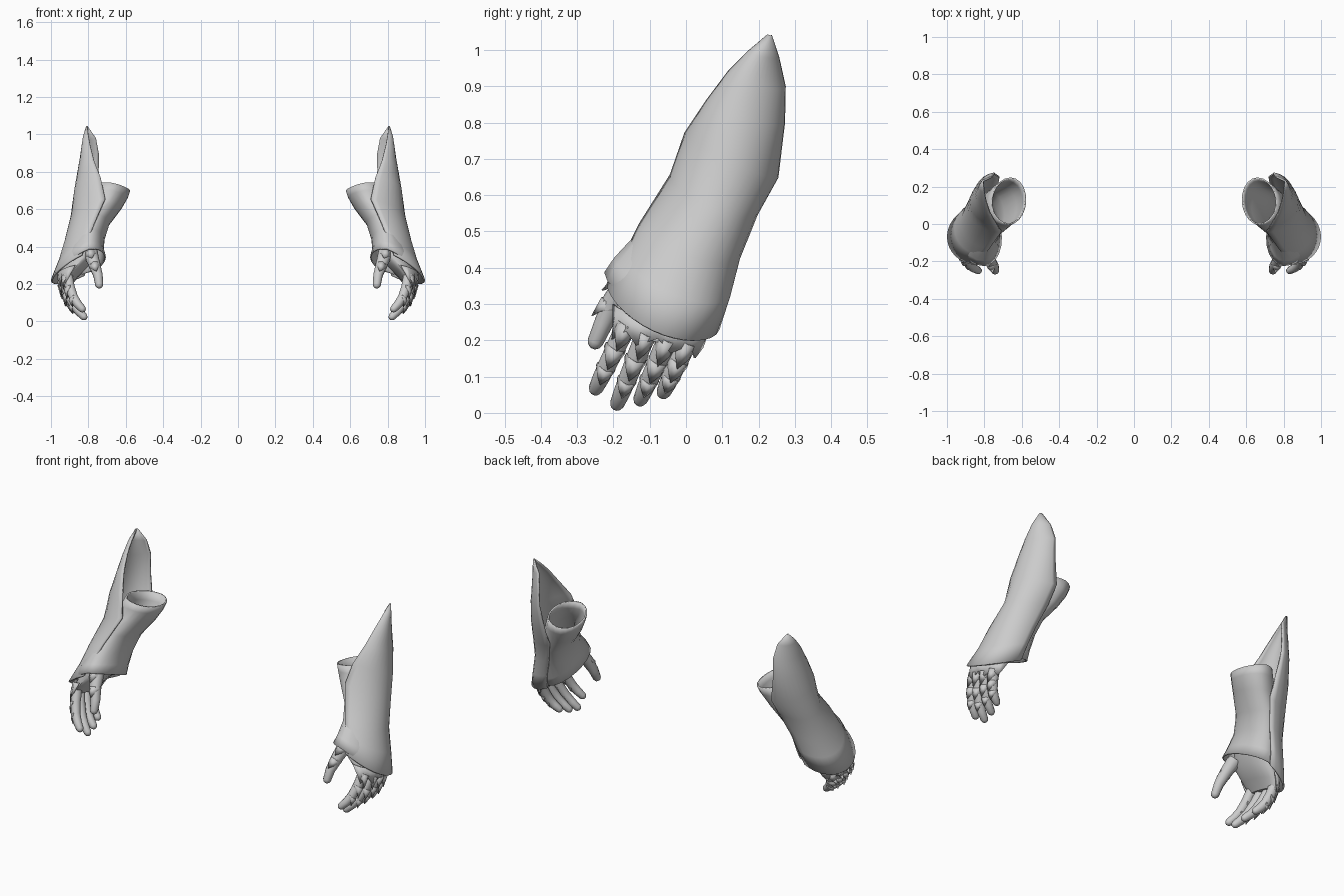
import bpy, bmesh, math
from mathutils import Vector

if "Cube" in bpy.data.objects:
    bpy.data.objects.remove(bpy.data.objects["Cube"])

steel = bpy.data.materials.new("steel_grey")
steel.diffuse_color = (0.6, 0.6, 0.6, 1)
steel.use_nodes = True
steel.node_tree.nodes["Principled BSDF"].inputs["Base Color"].default_value = steel.diffuse_color


def finish(name, bm, thick=0.0, angle=40):
    """Turn a bmesh into a smooth object, optionally thickened, mirrored to the other arm."""
    bmesh.ops.remove_doubles(bm, verts=bm.verts, dist=0.0005)
    bmesh.ops.recalc_face_normals(bm, faces=bm.faces)
    me = bpy.data.meshes.new(name)
    bm.to_mesh(me)
    bm.free()
    me.materials.append(steel)
    ob = bpy.data.objects.new(name, me)
    bpy.context.collection.objects.link(ob)
    if thick:
        s = ob.modifiers.new("thickness", 'SOLIDIFY')
        s.thickness, s.offset = thick, 0
    ob.modifiers.new("other_arm", 'MIRROR').use_axis[0] = True
    bpy.ops.object.select_all(action='DESELECT')
    ob.select_set(True)
    bpy.context.view_layer.objects.active = ob
    bpy.ops.object.shade_smooth_by_angle(angle=math.radians(angle))
    return ob


def loft(bm, rows, closed=True, caps=False):
    """Skin a list of point rows."""
    vs = [[bm.verts.new(p) for p in r] for r in rows]
    n = len(vs[0])
    for a, b in zip(vs, vs[1:]):
        for i in range(n if closed else n - 1):
            j = (i + 1) % n
            bm.faces.new((a[i], a[j], b[j], b[i]))
    if caps:
        bm.faces.new(vs[0])
        bm.faces.new(vs[-1])


def section(front, back, inner, outer, half=180, n=20):
    """Arm section: front/back (x, y, z), inner/outer (x, z); half is the arc each way from outside."""
    f, b = Vector(front), Vector(back)
    c, v = (f + b) / 2, (b - f) / 2
    uo = Vector((outer[0] - c.x, 0, outer[1] - c.z))
    ui = Vector((c.x - inner[0], 0, c.z - inner[1]))
    full = half >= 180
    pts = []
    for i in range(n):
        t = math.radians(-half + 2 * half * i / (n if full else n - 1))
        k = math.cos(t)
        pts.append(c + v * math.sin(t) + (uo if k > 0 else ui) * k)
    return pts


def tube(bm, path, radii, n=10):
    """Round tapered tube with a rounded end."""
    path = [Vector(p) for p in path]
    d = (path[-1] - path[-2]).normalized()
    r = radii[-1]
    path += [path[-1] + d * r * 0.55, path[-1] + d * r * 0.85]
    radii = list(radii) + [r * 0.75, r * 0.35]
    rows = []
    for i, p in enumerate(path):
        t = (path[min(i + 1, len(path) - 1)] - path[max(i - 1, 0)]).normalized()
        a = t.cross(Vector((1, 0, 0))).normalized()
        b = t.cross(a)
        rows.append([p + (a * math.cos(q) + b * math.sin(q)) * radii[i]
                     for q in (2 * math.pi * k / n for k in range(n))])
    loft(bm, rows, caps=True)


def scale_plate(bm, p, along, out, w, length):
    """Bent pointed lame lying on a finger, point toward the fingertip."""
    p, t = Vector(p), Vector(along).normalized()
    o = Vector(out)
    o = (o - t * o.dot(t)).normalized()
    s = t.cross(o)
    lifts = ((-1, -0.25), (-0.6, 0.75), (0, 1.15), (0.6, 0.75), (1, -0.25))
    ends = (0.2, 0.55, 1.0, 0.55, 0.2)
    top = [p + s * a * w + o * h * w for a, h in lifts]
    low = [p + s * a * w * 1.05 + o * (h + 0.12) * w + t * length * e
           for (a, h), e in zip(lifts, ends)]
    loft(bm, [top, low], closed=False)


# Outer forearm plate, rising to a pointed elbow guard
plate = [
    ((0.835, -0.215, 0.355), (0.82, 0.09, 0.245), (0.995, 0.215)),
    ((0.80, -0.165, 0.44), (0.80, 0.12, 0.335), (0.955, 0.32)),
    ((0.77, -0.125, 0.52), (0.77, 0.145, 0.43), (0.922, 0.43)),
    ((0.71, -0.04, 0.655), (0.73, 0.195, 0.555), (0.89, 0.56)),
    ((0.735, 0.0, 0.77), (0.72, 0.25, 0.65), (0.872, 0.69)),
    ((0.77, 0.06, 0.86), (0.745, 0.268, 0.80), (0.85, 0.81)),
    ((0.79, 0.12, 0.94), (0.745, 0.27, 0.90), (0.832, 0.90)),
    ((0.80, 0.175, 0.995), (0.76, 0.252, 0.98), (0.82, 0.98)),
    ((0.805, 0.228, 1.04), (0.802, 0.232, 1.04), (0.808, 1.04)),
]
bm = bmesh.new()
loft(bm, [section(f, b, f[::2], o, 90, 17) for f, b, o in plate], closed=False)
finish("forearm_plate", bm, 0.01)

# Inner cuff tube with flared rim and hem
cuff = [
    ((0.67, 0.0, 0.74), (0.66, 0.245, 0.70), (0.58, 0.70), (0.76, 0.73)),
    ((0.68, -0.005, 0.70), (0.67, 0.23, 0.655), (0.592, 0.665), (0.785, 0.68)),
    ((0.705, -0.025, 0.645), (0.70, 0.20, 0.585), (0.625, 0.61), (0.82, 0.60)),
    ((0.76, -0.075, 0.57), (0.76, 0.17, 0.50), (0.69, 0.525), (0.85, 0.50)),
    ((0.79, -0.13, 0.495), (0.79, 0.135, 0.41), (0.717, 0.44), (0.89, 0.42)),
    ((0.80, -0.195, 0.425), (0.80, 0.105, 0.31), (0.722, 0.385), (0.93, 0.32)),
    ((0.80, -0.222, 0.385), (0.81, 0.085, 0.26), (0.71, 0.34), (0.955, 0.26)),
]
bm = bmesh.new()
loft(bm, [section(*r) for r in cuff])
finish("inner_cuff", bm, 0.008)

# Palm
palm = [
    ((0.82, -0.17, 0.41), (0.84, 0.07, 0.32), (0.76, 0.39), (0.93, 0.33)),
    ((0.83, -0.19, 0.34), (0.86, 0.06, 0.26), (0.79, 0.31), (0.945, 0.28)),
    ((0.88, -0.19, 0.275), (0.89, 0.045, 0.215), (0.85, 0.25), (0.952, 0.235)),
    ((0.915, -0.185, 0.225), (0.91, 0.025, 0.175), (0.89, 0.20), (0.945, 0.195)),
]
bm = bmesh.new()
loft(bm, [section(*r) for r in palm], caps=True)
finish("palm", bm)

# Knuckle guard with four points along its lower edge
upper = section((0.87, -0.2, 0.30), (0.87, 0.065, 0.235), (0.8, 0.2), (0.965, 0.25), 90, 9)
lower = section((0.905, -0.2, 0.235), (0.90, 0.045, 0.18), (0.8, 0.2), (0.958, 0.205), 90, 9)
lower = [p + Vector((-0.006, -0.012, -0.03)) * (i % 2) for i, p in enumerate(lower)]
bm = bmesh.new()
loft(bm, [upper, lower], closed=False)
finish("knuckle_guard", bm, 0.006)

# Fingers: base, tip
fingers = [
    ((0.912, -0.162, 0.245), (0.832, -0.249, 0.066)),
    ((0.932, -0.108, 0.222), (0.823, -0.190, 0.024)),
    ((0.932, -0.050, 0.205), (0.832, -0.126, 0.036)),
    ((0.918, 0.003, 0.195), (0.850, -0.062, 0.056)),
]
bm, bs = bmesh.new(), bmesh.new()
for a, b in fingers:
    a, b = Vector(a), Vector(b)
    path = []
    for s, bend in ((0, 0), (0.35, 0.015), (0.65, 0.02), (0.85, 0.013), (1, 0)):
        p = a.lerp(b, s)
        p.x += bend
        path.append(p)
    tube(bm, path, (0.029, 0.027, 0.025, 0.023, 0.02))
    for k, w, l in ((0, 0.029, 0.075), (1, 0.028, 0.06), (2, 0.025, 0.045)):
        scale_plate(bs, path[k], path[k + 1] - path[k], (1, 0.1, -0.2), w, l)

# Thumb
path = [Vector(p) for p in ((0.79, -0.15, 0.37), (0.768, -0.20, 0.305),
                            (0.748, -0.228, 0.245), (0.742, -0.25, 0.195))]
tube(bm, path, (0.04, 0.032, 0.026, 0.022))
finish("fingers", bm)
for k, w, l in ((0, 0.036, 0.075), (1, 0.03, 0.06)):
    scale_plate(bs, path[k], path[k + 1] - path[k], (0.1, -1, 0.2), w, l)
finish("finger_lames", bs, 0.004, 30)
